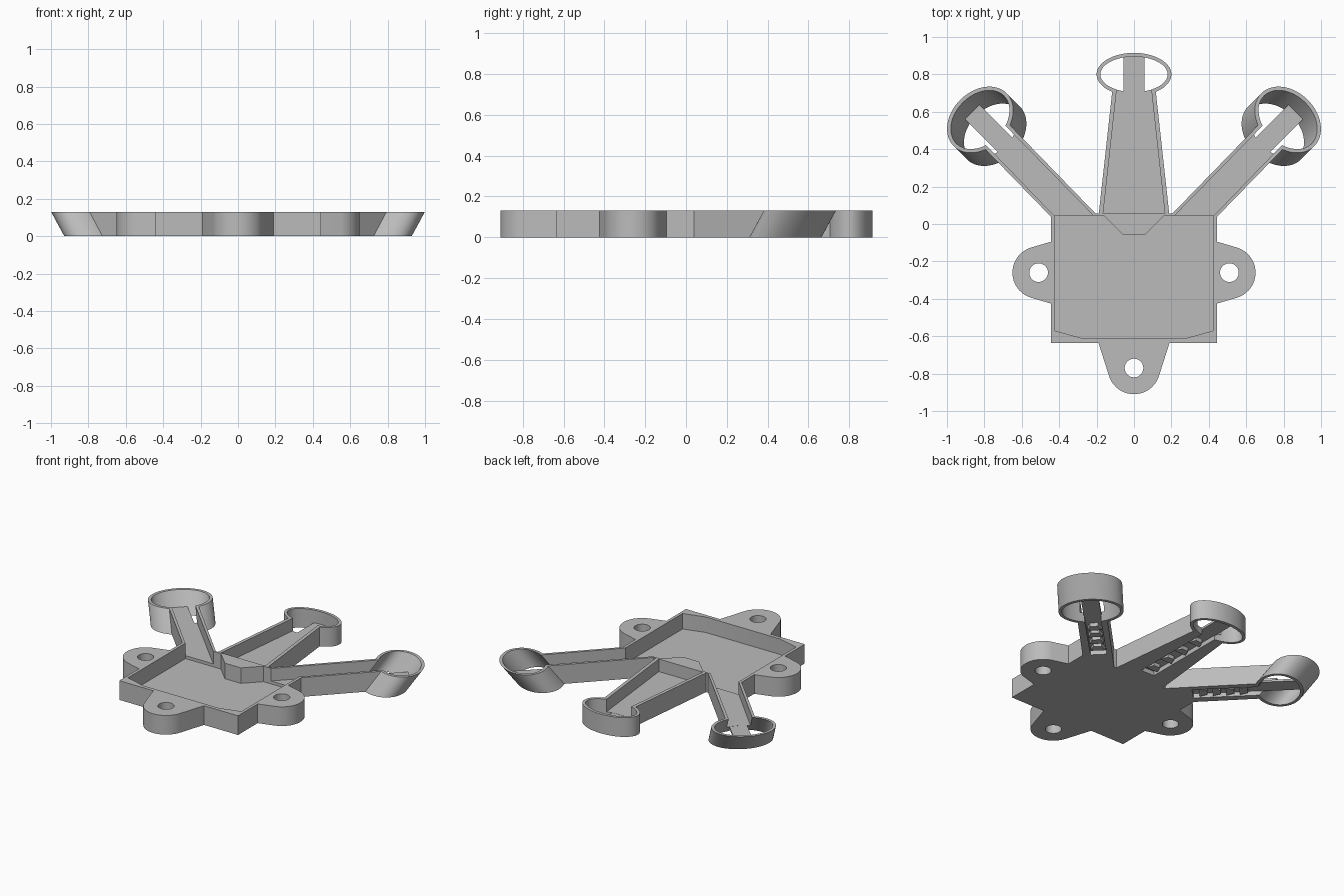
import bpy, bmesh, math
from mathutils import Vector

cube = bpy.data.objects.get("Cube")
if cube:
    bpy.data.objects.remove(cube, do_unlink=True)

H, FLOOR, ARM_FLOOR, CHANNEL = 0.13, 0.025, 0.045, 0.03

grey = bpy.data.materials.new("matte_grey")
grey.use_nodes = True
GREY = (0.5, 0.5, 0.5, 1)
grey.diffuse_color = GREY
grey.node_tree.nodes["Principled BSDF"].inputs["Base Color"].default_value = GREY


def prism(name, pts, z0, z1, lean=(0, 0)):
    """Extrude an outline from z0 to z1; lean slides the outline per unit of height."""
    bm = bmesh.new()
    rows = [[bm.verts.new((x + lean[0] * z, y + lean[1] * z, z)) for x, y in pts]
            for z in (z0, z1)]
    for row in rows:
        bm.faces.new(row)
    for i in range(len(pts)):
        j = (i + 1) % len(pts)
        bm.faces.new((rows[0][i], rows[0][j], rows[1][j], rows[1][i]))
    bmesh.ops.recalc_face_normals(bm, faces=bm.faces)
    me = bpy.data.meshes.new(name)
    bm.to_mesh(me)
    bm.free()
    me.materials.append(grey)
    ob = bpy.data.objects.new(name, me)
    bpy.context.collection.objects.link(ob)
    return ob


def combine(target, tool, operation):
    mod = target.modifiers.new(operation, 'BOOLEAN')
    mod.operation, mod.solver, mod.object = operation, 'EXACT', tool
    bpy.context.view_layer.objects.active = target
    bpy.ops.object.modifier_apply(modifier=mod.name)
    bpy.data.objects.remove(tool, do_unlink=True)


def ellipse(cx, cy, a, b, n=64):
    return [(cx + a * math.cos(2 * math.pi * i / n), cy + b * math.sin(2 * math.pi * i / n))
            for i in range(n)]


def frame_at(origin, degrees):
    """Map local (along, across) points to the plan."""
    c, s = math.cos(math.radians(degrees)), math.sin(math.radians(degrees))
    return lambda pts: [(origin[0] + u * c - v * s, origin[1] + u * s + v * c) for u, v in pts]


def strip(u0, u1, w0, w1):
    return [(u0, -w0), (u1, -w1), (u1, w1), (u0, w0)]


def tab(d, w, r=0.14, n=24):
    """Flared base at -d, half width w, running tangent into a round end."""
    a = math.atan2(w, -d) - math.acos(r / math.hypot(d, w))
    arc = [(r * math.cos(t), r * math.sin(t)) for t in (-a + 2 * a * i / n for i in range(n + 1))]
    return [(-d - 0.02, -w), (-d, -w)] + arc + [(-d, w), (-d - 0.02, w)]


solids, cuts = [], []

# Tray
tray = prism("tray_with_arms", [(-.445, -.635), (.445, -.635), (.445, .055), (-.445, .055)], 0, H)
half = [(.06, -.055), (.16, .045), (.425, .045), (.425, -.57), (.28, -.61)]
cuts.append(prism("tray_pocket", half + [(-x, y) for x, y in reversed(half)], FLOOR, H + .1))

# Screw tabs
for origin, angle, d, w in (((.51, -.26), 0, .065, .165), ((-.51, -.26), 180, .065, .165),
                            ((0, -.77), -90, .135, .19)):
    solids.append(prism("tab", frame_at(origin, angle)(tab(d, w)), 0, H))
    cuts.append(prism("tab_hole", ellipse(*origin, .05, .05, 32), -.1, H + .1))

# Arms, each with an oval ring, an under-channel, a tongue and ribs
# side: origin, angle, arm end, ring centre at the base, ring half depth, lean, tongue end
arms = {
    "left": ((.32, .055), 45, .6, .611, .15, .1 / H, .77),
    "right": ((-.32, .055), 135, .6, .611, .15, .1 / H, .77),
    "middle": ((0, .05), 90, .69, .75, .115, 0, .85),
}
for side, (origin, angle, end, ring, depth, lean, tip) in arms.items():
    plan = frame_at(origin, angle)
    slope = Vector((math.cos(math.radians(angle)), math.sin(math.radians(angle)))) * lean
    if side == "middle":
        outer = plan(strip(-.01, end, .19, .113))
        inner = plan(strip(.005, end + .02, .165, .088))
    else:
        s = 1 if side == "left" else -1
        outer = [(s * .445, .04), *plan([(end, -s * .092), (end, s * .092)]), (s * .19, .04)]
        inner = [(s * .422, .04), *plan([(end + .03, -s * .073), (end + .03, s * .073)]),
                 (s * .212, .04)]
    solids.append(prism("arm", outer, 0, H))
    solids.append(prism("ring", plan(ellipse(ring, 0, depth, .2)), 0, H, slope))
    cuts.append(prism("ring_bore", plan(ellipse(ring, 0, depth - .02, .18)), -.05, H + .05, slope))
    cuts.append(prism("arm_pocket", inner, ARM_FLOOR, H + .1))
    cuts.append(prism("channel", plan(strip(.08, ring, .05, .05)), -.05, CHANNEL))

    # Tongue across the ring, with ribs hanging in the channel
    start = ring - depth - (.03 if lean else .0)
    prism(side + "_tongue", plan(strip(start, tip, .055, .055)), CHANNEL, ARM_FLOOR - .001)
    for i in range(4):
        u = .12 + i * (start - .1) / 4
        prism(f"{side}_rib_{i + 1}", plan(strip(u, u + .05, .045, .025)), .005, CHANNEL + .004)

for solid in solids:
    combine(tray, solid, 'UNION')
for cut in cuts:
    combine(tray, cut, 'DIFFERENCE')
tray.data.materials.clear()
tray.data.materials.append(grey)

# Smooth the round walls, keep corners crisp
bpy.ops.object.select_all(action='DESELECT')
tray.select_set(True)
bpy.context.view_layer.objects.active = tray
bpy.ops.object.shade_smooth_by_angle(angle=math.radians(30))
